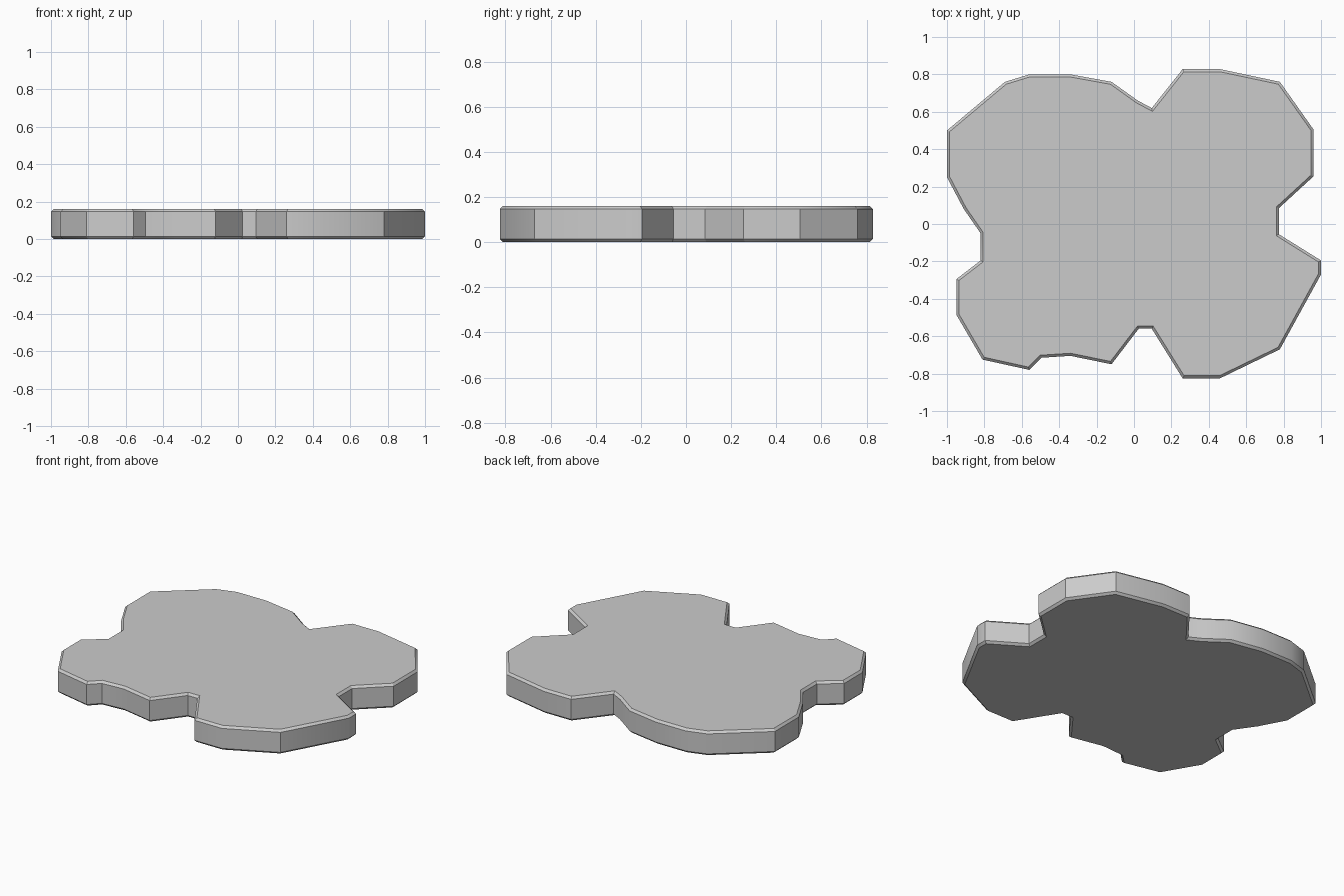
import bpy, bmesh
from math import radians

if "Cube" in bpy.data.objects:
    bpy.data.objects.remove(bpy.data.objects["Cube"])

HEIGHT = 0.16
CHAMFER = 0.014

# Irregular four-lobed outline, counter-clockwise seen from above
OUTLINE = [
    (-1.00, 0.50), (-1.00, 0.25), (-0.91, 0.08), (-0.82, -0.05),
    (-0.82, -0.195), (-0.95, -0.295), (-0.95, -0.485), (-0.81, -0.725),
    (-0.56, -0.78), (-0.495, -0.715), (-0.34, -0.705), (-0.12, -0.75),
    (0.025, -0.56), (0.095, -0.56), (0.26, -0.825), (0.46, -0.825),
    (0.78, -0.67), (1.00, -0.27), (1.00, -0.195), (0.775, -0.055),
    (0.775, 0.085), (0.96, 0.255), (0.96, 0.505), (0.78, 0.76),
    (0.46, 0.828), (0.26, 0.828), (0.095, 0.62), (0.02, 0.66),
    (-0.12, 0.76), (-0.34, 0.80), (-0.56, 0.80), (-0.69, 0.76),
]

# Extrude the outline into a slab
bm = bmesh.new()
base = bm.faces.new([bm.verts.new((x, y, 0)) for x, y in OUTLINE])
top = bmesh.ops.extrude_face_region(bm, geom=[base], use_keep_orig=True)
for v in (g for g in top["geom"] if isinstance(g, bmesh.types.BMVert)):
    v.co.z = HEIGHT
bmesh.ops.recalc_face_normals(bm, faces=bm.faces)

# Chamfer the top and bottom rims only
rims = [e for e in bm.edges if abs(e.verts[0].co.z - e.verts[1].co.z) < 1e-5]
bmesh.ops.bevel(bm, geom=rims, offset=CHAMFER * 1.414, offset_type='WIDTH',
                segments=1, affect='EDGES', profile=0.5)
bmesh.ops.recalc_face_normals(bm, faces=bm.faces)

mesh = bpy.data.meshes.new("flat_stone")
bm.to_mesh(mesh)
bm.free()
stone = bpy.data.objects.new("flat_stone", mesh)
bpy.context.collection.objects.link(stone)

# Smooth the gentle side bends, keep the corners sharp
bpy.context.view_layer.objects.active = stone
stone.select_set(True)
bpy.ops.object.shade_smooth_by_angle(angle=radians(30))
